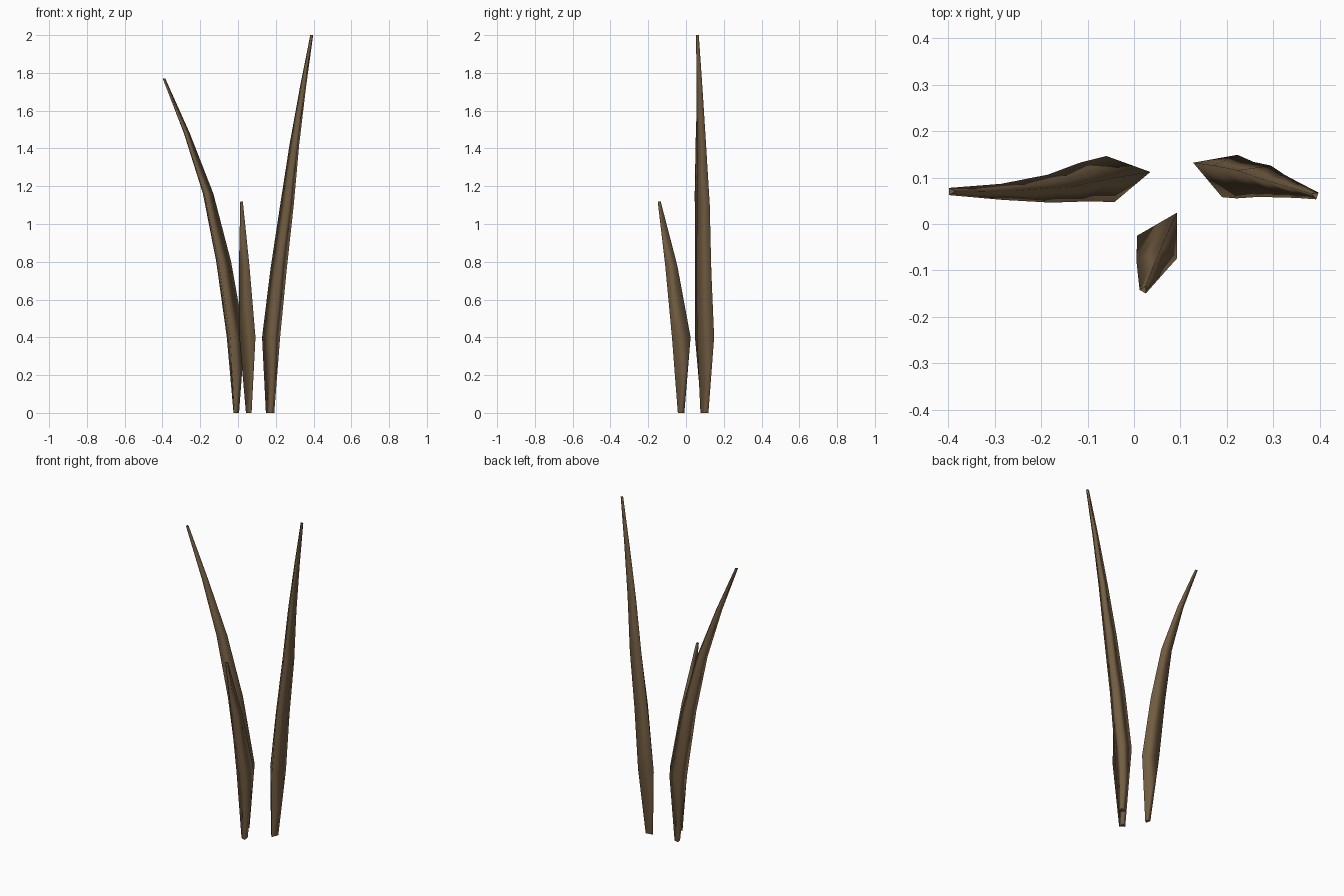
import bpy, bmesh, math

mat = bpy.data.materials.new("dry_brown")
mat.diffuse_color = (0.17, 0.11, 0.055, 1)


def blade(name, rings):
    # three-sided tapering blade; each ring is x, y, z, radius, angle in degrees
    bm = bmesh.new()
    loops = []
    for x, y, z, r, a in rings:
        angles = [math.radians(a + 120 * k) for k in range(3)]
        loops.append([bm.verts.new((x + r * math.cos(t), y + r * math.sin(t), z))
                      for t in angles])
    for lo, hi in zip(loops, loops[1:]):
        for k in range(3):
            n = (k + 1) % 3
            bm.faces.new((lo[k], lo[n], hi[n], hi[k])).smooth = True
    bm.faces.new(loops[0][::-1])
    bm.faces.new(loops[-1])
    mesh = bpy.data.meshes.new(name)
    bm.to_mesh(mesh)
    bm.free()
    mesh.materials.append(mat)
    obj = bpy.data.objects.new(name, mesh)
    bpy.context.collection.objects.link(obj)


# tall blade leaning left
blade("left_blade", [
    (-0.012, 0.100, 0.0, 0.018, 11), (-0.022, 0.102, 0.40, 0.058, 10),
    (-0.085, 0.094, 0.80, 0.049, 8), (-0.165, 0.078, 1.16, 0.035, 6),
    (-0.275, 0.070, 1.48, 0.020, 4), (-0.394, 0.070, 1.77, 0.009, 0)])

# tallest blade leaning right
blade("right_blade", [
    (0.172, 0.102, 0.0, 0.026, 40), (0.180, 0.113, 0.40, 0.056, 40),
    (0.217, 0.105, 0.76, 0.050, 35), (0.262, 0.100, 1.10, 0.042, 38),
    (0.301, 0.087, 1.42, 0.030, 40), (0.345, 0.075, 1.72, 0.019, 40),
    (0.391, 0.062, 2.0, 0.009, 40)])

# short blade leaning forward
blade("front_blade", [
    (0.062, -0.026, 0.0, 0.020, 60), (0.064, -0.025, 0.40, 0.057, 60),
    (0.042, -0.078, 0.78, 0.037, 60), (0.021, -0.142, 1.12, 0.009, 60)])
